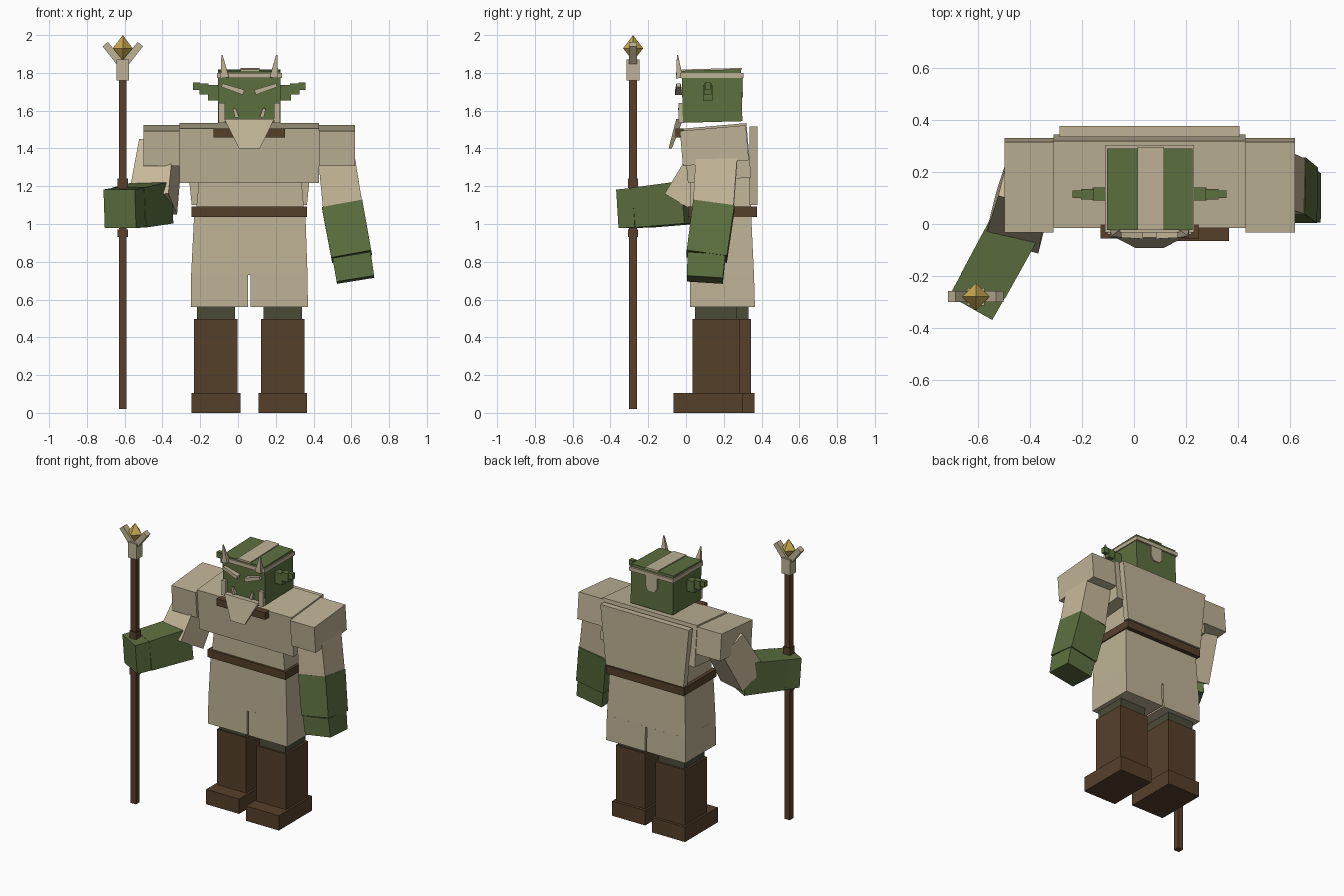
import bpy, bmesh, math
from mathutils import Vector, Matrix

if "Cube" in bpy.data.objects:
    bpy.data.objects.remove(bpy.data.objects["Cube"])

def mat(name, rgb):
    m = bpy.data.materials.new(name)
    m.diffuse_color = (*rgb, 1)
    m.use_nodes = True
    m.node_tree.nodes["Principled BSDF"].inputs["Base Color"].default_value = m.diffuse_color
    return m

CLOTH = mat("beige_cloth", (.52, .45, .305))
SLEEVE = mat("light_sleeve", (.57, .48, .32))
GREEN = mat("green_skin", (.108, .16, .05))
OLIVE = mat("dark_olive", (.07, .07, .04))
BROWN = mat("brown_leather", (.092, .051, .024))
WOOD = mat("staff_wood", (.1, .05, .024))
GOLD = mat("gold", (.58, .39, .08))
CX = .06            # body mirror plane
TILT = math.radians(5)
FACES = [(0, 1, 2, 3), (7, 6, 5, 4), (0, 4, 5, 1), (1, 5, 6, 2), (2, 6, 7, 3), (3, 7, 4, 0)]

def solid(name, m, low, high):
    """Closed block between two four-point rings."""
    bm = bmesh.new()
    v = [bm.verts.new(p) for p in [*low, *high]]
    for f in FACES:
        bm.faces.new([v[i] for i in f])
    bmesh.ops.recalc_face_normals(bm, faces=bm.faces)
    me = bpy.data.meshes.new(name)
    bm.to_mesh(me)
    bm.free()
    me.materials.append(m)
    o = bpy.data.objects.new(name, me)
    bpy.context.collection.objects.link(o)
    return o

def rect(x0, x1, y0, y1, z):
    return [(x0, y0, z), (x1, y0, z), (x1, y1, z), (x0, y1, z)]

def box(name, m, x, y, z, tilt=0, roll=0):
    """Box from ranges, turned about its own centre."""
    o = solid(name, m, rect(*x, *y, z[0]), rect(*x, *y, z[1]))
    c = Matrix.Translation((sum(x) / 2, sum(y) / 2, sum(z) / 2))
    o.data.transform(c @ Matrix.Rotation(roll, 4, 'Y') @ Matrix.Rotation(tilt, 4, 'X') @ c.inverted())
    return o

def limb(name, m, a, b, size_a, size_b, side):
    """Tapered block from a to b; side is the approximate width direction."""
    a, b, s = Vector(a), Vector(b), Vector(side)
    d = (b - a).normalized()
    s = (s - d * s.dot(d)).normalized()
    t = d.cross(s)
    def ring(c, w, h):
        return [c + s * i * w / 2 + t * j * h / 2 for i, j in ((-1, -1), (1, -1), (1, 1), (-1, 1))]
    return solid(name, m, ring(a, *size_a), ring(b, *size_b))

def mx(x0, x1, k):
    """x range on the k side of the body."""
    return tuple(sorted((CX + k * (x0 - CX), CX + k * (x1 - CX))))

for k, side, dy in ((1, "right", 0), (-1, "left", .06)):
    # Legs, one set slightly behind the other
    box("foot_" + side, BROWN, mx(.108, .366, k), (-.065 + dy, .303 + dy), (0, .105))
    box("boot_" + side, BROWN, mx(.122, .352, k), (.035 + dy, .283 + dy), (.1, .497))
    box("trouser_" + side, OLIVE, mx(.135, .338, k), (.047 + dy, .27 + dy), (.49, .64))
    # Skirt halves with a slit between
    x0, x1 = mx(.066, .37, k)
    solid("skirt_flap_" + side, CLOTH, rect(x0, x1, .022, .365, .56),
          rect(*mx(.066, .368, k), .022, .36, .735))
    # Shoulders
    box("shoulder_" + side, CLOTH, mx(.43, .62, k), (-.025, .325), (1.322, 1.508), TILT)
    # Stepped ears
    box("ear_base_" + side, GREEN, mx(.22, .28, k), (.09, .14), (1.655, 1.735))
    box("ear_middle_" + side, GREEN, mx(.275, .325, k), (.095, .135), (1.685, 1.745))
    box("ear_tip_" + side, GREEN, mx(.32, .357, k), (.1, .13), (1.71, 1.75))
    # Horns
    hx = CX + k * .13
    limb("horn_" + side, CLOTH, (hx, -.035, 1.775), (CX + k * .145, -.045, 1.895),
         (.045, .035), (.006, .006), (1, 0, 0))
    # Brows, cheek strips and fangs
    limb("brow_" + side, CLOTH, (CX + k * .03, -.04, 1.697), (CX + k * .145, -.04, 1.735),
         (.035, .028), (.022, .02), (0, 1, 0))
    box("cheek_" + side, CLOTH, mx(.19, .222, k), (-.04, -.01), (1.535, 1.64))
    limb("fang_" + side, CLOTH, (CX + k * .065, -.03, 1.565), (CX + k * .08, -.035, 1.612),
         (.022, .02), (.015, .012), (1, 0, 0))

# Robe body
solid("skirt", CLOTH, rect(-.248, .368, .022, .36, .73), rect(-.232, .357, .025, .345, 1.05))
solid("waist", CLOTH, rect(-.225, .352, .025, .345, 1.04), rect(-.205, .335, .025, .345, 1.25))
box("belt", BROWN, (-.245, .365), (.01, .375), (1.037, 1.092))
box("torso", CLOTH, (-.31, .43), (-.003, .333), (1.232, 1.52), TILT)
solid("back_cape", CLOTH, rect(-.245, .365, .335, .378, 1.1), rect(-.287, .407, .335, .378, 1.515))
box("collar_strap", BROWN, (-.13, .25), (-.055, .0), (1.457, 1.506))

# Head with band, crest stripe and nape tab
box("head", GREEN, (-.105, .225), (-.02, .295), (1.54, 1.815), math.radians(1.5))
for name, x, y in (("front", (-.112, .232), (-.032, -.01)), ("back", (-.112, .232), (.285, .305)),
                   ("left", (-.112, -.095), (-.032, .305)), ("right", (.215, .232), (-.032, .305))):
    box("headband_" + name, CLOTH, x, y, (1.773, 1.8))
box("crest_stripe", CLOTH, (.013, .115), (-.024, .297), (1.813, 1.822), math.radians(1.5))
solid("nape_tab", CLOTH, rect(.035, .085, .285, .302, 1.67), rect(.015, .105, .285, .302, 1.7))
box("nape_tab_upper", CLOTH, (.015, .105), (.285, .302), (1.7, 1.775))
solid("beard", CLOTH, rect(.005, .115, -.092, -.075, 1.4), rect(-.072, .192, -.052, -.015, 1.555))

# Hanging arm
limb("sleeve_right", SLEEVE, (.515, .165, 1.4), (.555, .145, 1.09), (.19, .22), (.21, .215), (1, 0, .17))
limb("forearm_right", GREEN, (.553, .147, 1.095), (.602, .11, .828), (.218, .22), (.215, .215), (1, 0, .17))
limb("hand_right", GREEN, (.602, .108, .83), (.622, .1, .705), (.205, .2), (.2, .19), (1, 0, .17))

# Raised arm gripping the staff
limb("sleeve_left", SLEEVE, (-.41, .17, 1.4), (-.45, .005, 1.105), (.19, .2), (.215, .22), (1, -.25, 0))
limb("forearm_left", GREEN, (-.435, .03, 1.115), (-.577, -.23, 1.087), (.2, .225), (.195, .212), (.87, -.48, 0))
limb("hand_left", GREEN, (-.577, -.23, 1.087), (-.626, -.317, 1.08), (.192, .208), (.19, .205), (.87, -.48, 0))

# Staff with knots, forked head and gem
SX, SY = -.61, -.28
def post(name, m, r, z0, z1):
    box(name, m, (SX - r, SX + r), (SY - r, SY + r), (z0, z1))
post("staff", WOOD, .021, .02, 1.77)
post("staff_knot_upper", WOOD, .027, 1.19, 1.24)
post("staff_knot_lower", WOOD, .027, .93, .972)
post("staff_socket", CLOTH, .034, 1.76, 1.87)
for k, side in ((1, "right"), (-1, "left")):
    limb("staff_prong_" + side, CLOTH, (SX + k * .015, SY, 1.855), (SX + k * .093, SY, 1.952),
         (.042, .04), (.042, .036), (0, 1, 0))
bm = bmesh.new()
ring = [bm.verts.new((SX + .053 * math.cos(i * math.pi / 2), SY + .053 * math.sin(i * math.pi / 2), 1.93))
        for i in range(4)]
for z in (2.0, 1.862):
    tip = bm.verts.new((SX, SY, z))
    for i in range(4):
        bm.faces.new((ring[i], ring[(i + 1) % 4], tip))
bmesh.ops.recalc_face_normals(bm, faces=bm.faces)
me = bpy.data.meshes.new("staff_gem")
bm.to_mesh(me)
bm.free()
me.materials.append(GOLD)
bpy.context.collection.objects.link(bpy.data.objects.new("staff_gem", me))
